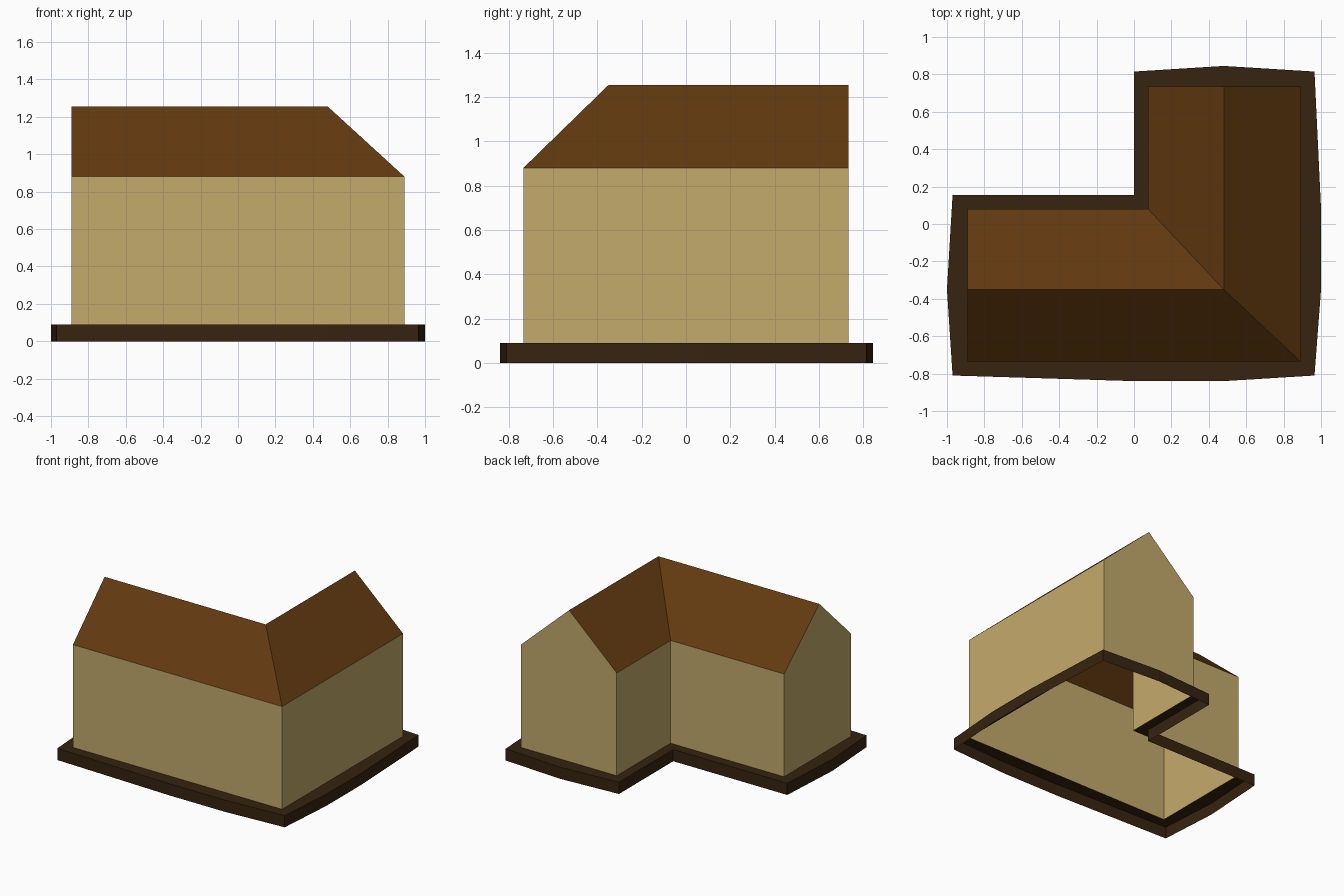
import bpy, bmesh

if "Cube" in bpy.data.objects:
    bpy.data.objects.remove(bpy.data.objects["Cube"])

# Key levels and plan of the L-shaped house
BASE_TOP, EAVE, RIDGE = 0.09, 0.88, 1.255
PLAN = [(-0.89, -0.735), (0.89, -0.735), (0.89, 0.735),
        (0.075, 0.735), (0.075, 0.08), (-0.89, 0.08)]
RIDGE_LINE = [(-0.89, -0.35), (0.48, -0.35), (0.48, 0.735)]
BASE = [(-0.97, -0.81), (0.0, -0.84), (0.48, -0.84), (0.965, -0.81),
        (1.0, -0.35), (1.0, 0.08), (0.965, 0.815), (0.48, 0.845),
        (0.0, 0.815), (0.0, 0.155), (-0.97, 0.155), (-1.0, -0.35)]


def material(name, color):
    m = bpy.data.materials.new(name)
    m.diffuse_color = (*color, 1)
    m.use_nodes = True
    m.node_tree.nodes["Principled BSDF"].inputs["Base Color"].default_value = m.diffuse_color
    return m


def ring(bm, points, z):
    return [bm.verts.new((x, y, z)) for x, y in points]


def pairs(seq):
    return list(zip(seq, seq[1:] + seq[:1]))


def finish(bm, name, mat):
    me = bpy.data.meshes.new(name)
    bm.to_mesh(me)
    bm.free()
    me.materials.append(mat)
    ob = bpy.data.objects.new(name, me)
    bpy.context.collection.objects.link(ob)


def skirt(bm, low, high):
    for (a, b), (c, d) in zip(pairs(low), pairs(high)):
        bm.faces.new((a, b, d, c))


tan = material("tan plaster", (0.55, 0.405, 0.15))
brown = material("brown roof", (0.122, 0.042, 0.005))
dark = material("dark brown base", (0.037, 0.0168, 0.005))

# Walls with two gable ends, open underneath
bm = bmesh.new()
low, high = ring(bm, PLAN, BASE_TOP), ring(bm, PLAN, EAVE)
skirt(bm, low, high)
peaks = ring(bm, [RIDGE_LINE[0], RIDGE_LINE[2]], RIDGE)
bm.faces.new((high[5], high[0], peaks[0]))
bm.faces.new((high[2], high[3], peaks[1]))
finish(bm, "walls", tan)

# Roof: outer slopes meet at a hip, inner slopes at a valley
bm = bmesh.new()
e, r = ring(bm, PLAN, EAVE), ring(bm, RIDGE_LINE, RIDGE)
for quad in ((e[0], e[1], r[1], r[0]), (e[1], e[2], r[2], r[1]),
             (e[3], e[4], r[1], r[2]), (e[4], e[5], r[0], r[1])):
    bm.faces.new(quad)
finish(bm, "roof", brown)

# Base: bowed skirt with a flat ledge around the walls, open underneath
bm = bmesh.new()
low, high = ring(bm, BASE, 0), ring(bm, BASE, BASE_TOP)
skirt(bm, low, high)
inner = ring(bm, PLAN, BASE_TOP)
edges = [bm.edges.get(p) or bm.edges.new(p) for p in pairs(high) + pairs(inner)]
fill = bmesh.ops.triangle_fill(bm, edges=edges, use_beauty=True, normal=(0, 0, 1))
for f in fill["geom"]:
    if isinstance(f, bmesh.types.BMFace):
        f.normal_update()
        if f.normal.z < 0:
            f.normal_flip()
finish(bm, "base", dark)
